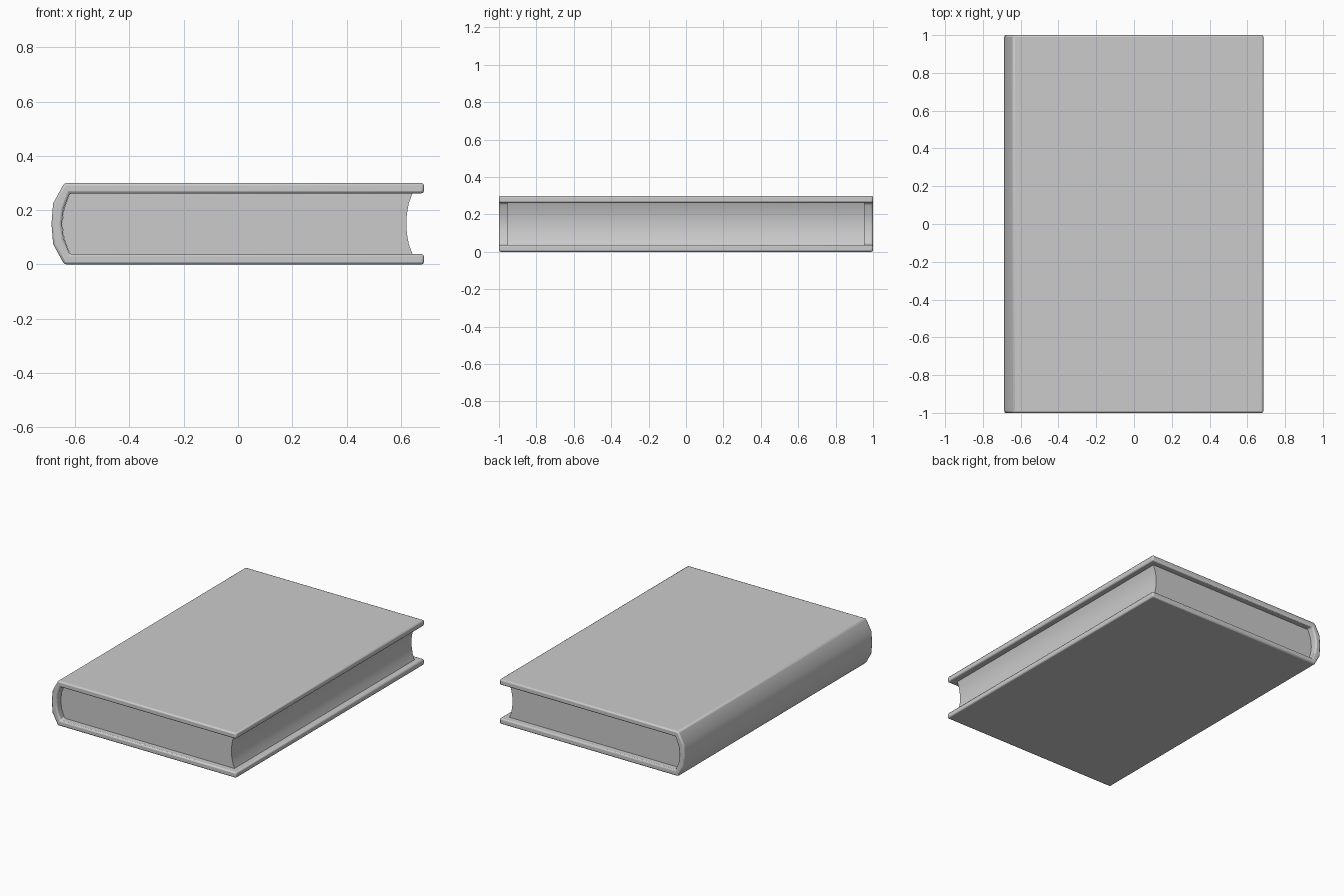
import bpy, bmesh, math

if "Cube" in bpy.data.objects:
    bpy.data.objects.remove(bpy.data.objects["Cube"])


def extrude_profile(name, points, half_length, bevel, segments, angle):
    """Extrude an x-z outline along y, centred on y = 0."""
    bm = bmesh.new()
    face = bm.faces.new([bm.verts.new((x, -half_length, z)) for x, z in points])
    res = bmesh.ops.extrude_face_region(bm, geom=[face])
    for v in res["geom"]:
        if isinstance(v, bmesh.types.BMVert):
            v.co.y = half_length
    bmesh.ops.recalc_face_normals(bm, faces=bm.faces)
    mesh = bpy.data.meshes.new(name)
    bm.to_mesh(mesh)
    bm.free()
    obj = bpy.data.objects.new(name, mesh)
    bpy.context.collection.objects.link(obj)
    if bevel:
        mod = obj.modifiers.new("soft_edges", "BEVEL")
        mod.width = bevel
        mod.segments = segments
        mod.limit_method = "ANGLE"
        mod.angle_limit = math.radians(angle)
    bpy.ops.object.select_all(action="DESELECT")
    obj.select_set(True)
    bpy.context.view_layer.objects.active = obj
    bpy.ops.object.shade_smooth_by_angle(angle=math.radians(35))
    return obj


MID, HALF = 0.15, 0.15


def mirrored(upper):
    """Complete an outline given from the middle up, by mirroring about mid height."""
    full = [(x, MID + h) for x, h in upper]
    return [(x, MID - h) for x, h in reversed(upper) if h > 0] + full


# Hard cover: two boards joined by a rounded spine
outer = mirrored([(-0.687, 0.0), (-0.681, 0.075), (-0.64, HALF), (0.685, HALF)])
inner = mirrored([(-0.649, 0.0), (-0.642, 0.055), (-0.62, 0.112), (0.685, 0.112)])
extrude_profile("cover", outer + inner[::-1], 1.0, 0.009, 2, 40)

# Page block: convex at the spine, concave along the fore edge
spine_side = mirrored([(-0.648, 0.0), (-0.641, 0.055), (-0.619, 0.113)])
fore_edge = mirrored([(0.62, 0.0), (0.622, 0.035), (0.629, 0.075), (0.643, 0.113)])
extrude_profile("pages", spine_side + fore_edge[::-1], 0.955, 0, 1, 40)
